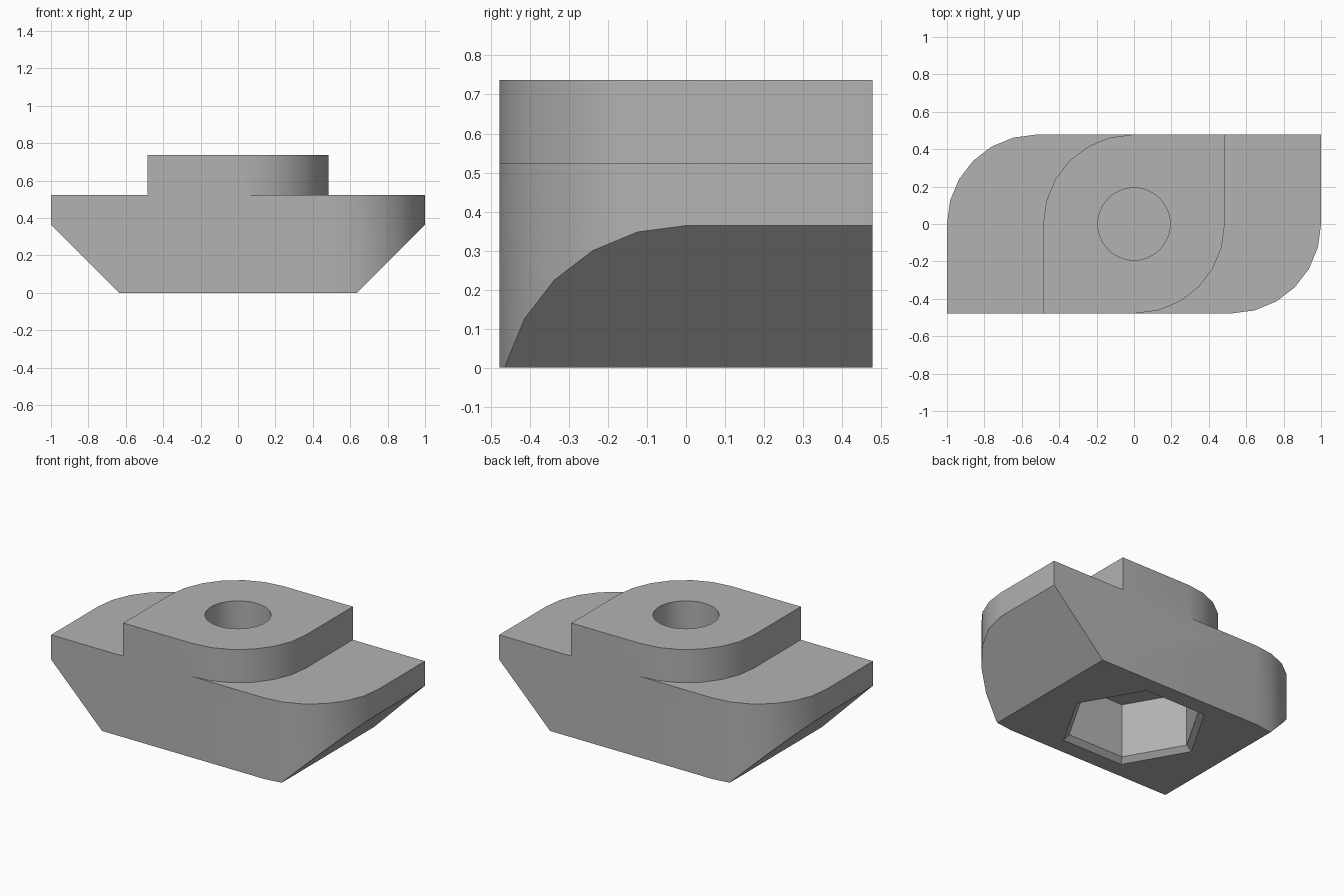
import bpy, bmesh, math
from mathutils import Vector

cube = bpy.data.objects.get("Cube")
if cube:
    bpy.data.objects.remove(cube, do_unlink=True)

HALF_Y = 0.478      # half depth, also the corner radius
FLANGE_TOP, NECK_TOP = 0.523, 0.737
CHAMFER_Z = 0.364
HEX_R, HEX_BEVEL, HEX_TOP = 0.43, 0.035, 0.375
HOLE_R, HOLE_FLOOR = 0.193, 0.39

grey = bpy.data.materials.new("plain grey")
grey.use_nodes = True
colour = (0.45, 0.45, 0.45, 1)
grey.diffuse_color = colour
grey.node_tree.nodes["Principled BSDF"].inputs["Base Color"].default_value = colour


def loft(name, rings):
    """Closed solid through a stack of (outline, height) rings."""
    bm = bmesh.new()
    loops = [[bm.verts.new((x, y, z)) for x, y in outline] for outline, z in rings]
    bm.faces.new(loops[0][::-1])
    bm.faces.new(loops[-1])
    for low, high in zip(loops, loops[1:]):
        for i in range(len(low)):
            j = (i + 1) % len(low)
            bm.faces.new((low[i], low[j], high[j], high[i]))
    return finish(name, bm)


def finish(name, bm):
    bmesh.ops.recalc_face_normals(bm, faces=bm.faces)
    mesh = bpy.data.meshes.new(name)
    bm.to_mesh(mesh)
    bm.free()
    mesh.materials.append(grey)
    obj = bpy.data.objects.new(name, mesh)
    bpy.context.collection.objects.link(obj)
    return obj


def leaf(half_x):
    """Rectangle with two opposite corners fully rounded."""
    half = [(half_x - HALF_Y + HALF_Y * math.sin(math.radians(a)),
             -HALF_Y * math.cos(math.radians(a))) for a in range(0, 91, 15)]
    half.append((half_x, HALF_Y))
    return half + [(-x, -y) for x, y in half]


def ring(radius, sides):
    return [(radius * math.cos(math.tau * i / sides),
             radius * math.sin(math.tau * i / sides)) for i in range(sides)]


def combine(target, other, operation):
    """Apply a boolean and discard the other solid."""
    mod = target.modifiers.new(operation.lower(), "BOOLEAN")
    mod.operation, mod.object, mod.solver = operation, other, "EXACT"
    bpy.context.view_layer.objects.active = target
    bpy.ops.object.modifier_apply(modifier=mod.name)
    bpy.data.objects.remove(other, do_unlink=True)


# Flange with both ends sloped under
nut = loft("slot_nut", [(leaf(1), 0), (leaf(1), FLANGE_TOP)])
bm = bmesh.new()
bm.from_mesh(nut.data)
for side in (-1, 1):
    cut = bmesh.ops.bisect_plane(
        bm, geom=bm.verts[:] + bm.edges[:] + bm.faces[:], clear_outer=True,
        plane_co=(side, 0, CHAMFER_Z), plane_no=Vector((side, 0, -1)).normalized())
    rim = [e for e in cut["geom_cut"] if isinstance(e, bmesh.types.BMEdge)]
    bmesh.ops.holes_fill(bm, edges=rim)
bmesh.ops.recalc_face_normals(bm, faces=bm.faces)
bm.to_mesh(nut.data)
bm.free()

# Raised neck, flush with the front and back
neck = loft("neck", [(leaf(0.485), FLANGE_TOP - 0.1), (leaf(0.485), NECK_TOP)])
combine(nut, neck, "UNION")

# Hexagonal pocket underneath, with a bevelled mouth
mouth, inner = ring(HEX_R + 0.035, 6), ring(HEX_R - HEX_BEVEL, 6)
pocket = loft("hex_pocket", [(mouth, -0.03), (inner, 0.03), (inner, HEX_TOP)])
combine(nut, pocket, "DIFFERENCE")

# Round bolt hole from the top, closed by a thin web above the pocket
bore = ring(HOLE_R, 48)
combine(nut, loft("bolt_hole", [(bore, HOLE_FLOOR), (bore, 1)]), "DIFFERENCE")

bpy.ops.object.select_all(action="DESELECT")
nut.select_set(True)
bpy.context.view_layer.objects.active = nut
bpy.ops.object.shade_smooth_by_angle(angle=math.radians(30))
